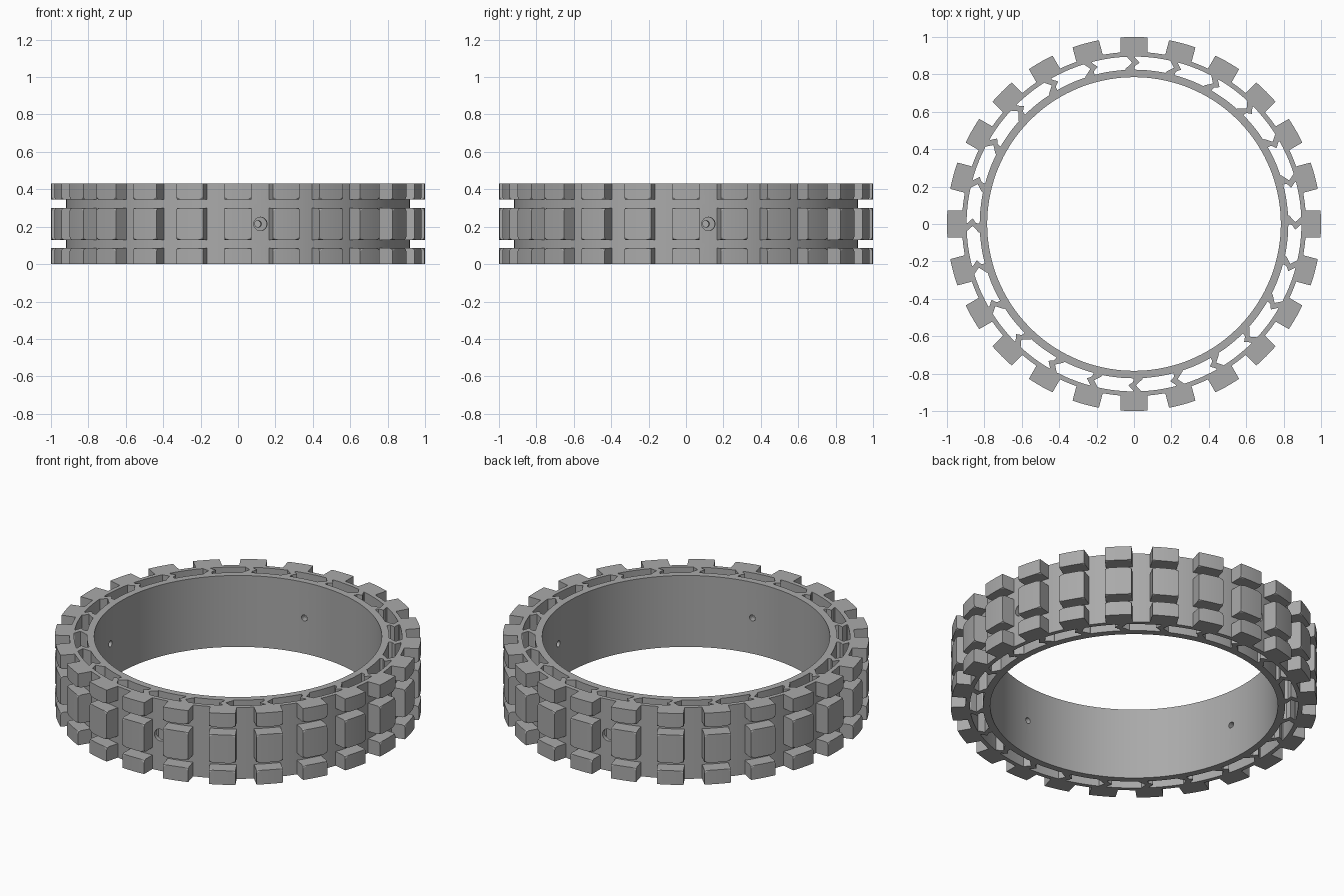
import bpy, bmesh, math
from mathutils import Matrix

HEIGHT = 0.43
COUNT = 24
STEP = math.tau / COUNT

cube = bpy.data.objects.get("Cube")
if cube:
    bpy.data.objects.remove(cube)

rubber = bpy.data.materials.new("grey rubber")
rubber.use_nodes = True
GREY = (0.4, 0.4, 0.4, 1)
rubber.diffuse_color = GREY
rubber.node_tree.nodes["Principled BSDF"].inputs["Base Color"].default_value = GREY


def finish(bm, name, smooth=True):
    bmesh.ops.recalc_face_normals(bm, faces=bm.faces)
    mesh = bpy.data.meshes.new(name)
    bm.to_mesh(mesh)
    bm.free()
    obj = bpy.data.objects.new(name, mesh)
    bpy.context.collection.objects.link(obj)
    mesh.materials.append(rubber)
    if smooth:
        bpy.ops.object.select_all(action='DESELECT')
        obj.select_set(True)
        bpy.context.view_layer.objects.active = obj
        bpy.ops.object.shade_smooth_by_angle(angle=math.radians(25))
    return obj


def prism(bm, outline, z0, z1):
    """Extrude a plan outline between two heights; return its vertices."""
    low = [bm.verts.new((x, y, z0)) for x, y in outline]
    high = [bm.verts.new((x, y, z1)) for x, y in outline]
    bm.faces.new(low[::-1])
    bm.faces.new(high)
    for i in range(len(low)):
        j = (i + 1) % len(low)
        bm.faces.new((low[i], low[j], high[j], high[i]))
    return low + high


def spin(bm, verts, index):
    bmesh.ops.rotate(bm, verts=verts, matrix=Matrix.Rotation(index * STEP, 3, 'Z'))


def tube(name, inner, outer, segments=144):
    bm = bmesh.new()
    rings = []
    for r, z in ((inner, 0), (outer, 0), (outer, HEIGHT), (inner, HEIGHT)):
        rings.append([bm.verts.new((r * math.cos(a), r * math.sin(a), z))
                      for a in (math.tau * i / segments for i in range(segments))])
    for k in range(4):
        a, b = rings[k], rings[(k + 1) % 4]
        for i in range(segments):
            j = (i + 1) % segments
            bm.faces.new((a[i], a[j], b[j], b[i]))
    return finish(bm, name)


def drill(target, name, radius, reach):
    """Four radial vent holes, midway between tread blocks."""
    bm = bmesh.new()
    for i in range(4):
        turn = Matrix.Rotation(STEP / 2 + i * math.pi / 2, 4, 'Z')
        place = Matrix.Translation((reach, 0, HEIGHT / 2))
        lie = Matrix.Rotation(math.pi / 2, 4, 'Y')
        bmesh.ops.create_cone(bm, cap_ends=True, segments=24, radius1=radius,
                              radius2=radius, depth=0.12, matrix=turn @ place @ lie)
    cutter = finish(bm, name, False)
    cutter.hide_render = True
    cutter.hide_set(True)
    cutter.display_type = 'WIRE'
    cut = target.modifiers.new("vent holes", 'BOOLEAN')
    cut.operation = 'DIFFERENCE'
    cut.solver = 'EXACT'
    cut.object = cutter
    bpy.context.view_layer.objects.active = target
    bpy.ops.object.modifier_apply(modifier=cut.name)
    bpy.data.objects.remove(cutter)


# Inner and outer walls
drill(tube("inner_wall", 0.785, 0.825), "inner_cutter", 0.018, 0.80)
drill(tube("outer_wall", 0.895, 0.92), "outer_cutter", 0.036, 0.91)

# Chevron spokes joining the walls, pointing clockwise
bm = bmesh.new()
chevron = [(0.815, 0.05), (0.83, 0.045), (0.862, 0.01), (0.89, 0.035), (0.905, 0.04),
           (0.905, -0.01), (0.89, -0.005), (0.862, -0.03), (0.845, -0.005), (0.815, 0.0)]
for i in range(COUNT):
    spin(bm, prism(bm, chevron, 0, HEIGHT), i)
finish(bm, "spokes", False)

# Three rows of tread blocks with softened groove edges
rows = {"lower_tread": (0, 0.085), "middle_tread": (0.13, 0.30), "upper_tread": (0.345, HEIGHT)}
half = 0.073
crown = [(math.sqrt(1 - y * y), y) for y in (half * k / 3 for k in range(-3, 4))]
block = [(0.905, -half)] + crown + [(0.905, half)]
for name, (z0, z1) in rows.items():
    bm = bmesh.new()
    for i in range(COUNT):
        verts = prism(bm, block, z0, z1)
        # Chamfer the outer edges that face a groove
        edges = {e for v in verts for e in v.link_edges
                 if all(u.co.x > 0.95 for u in e.verts)
                 and abs(e.verts[0].co.z - e.verts[1].co.z) < 0.001
                 and 0.01 < e.verts[0].co.z < HEIGHT - 0.01}
        made = bmesh.ops.bevel(bm, geom=list(edges), offset=0.016, segments=2,
                               profile=0.5, affect='EDGES')
        fresh = {v for v in verts if v.is_valid} | set(made["verts"])
        spin(bm, list(fresh), i)
    finish(bm, name)
